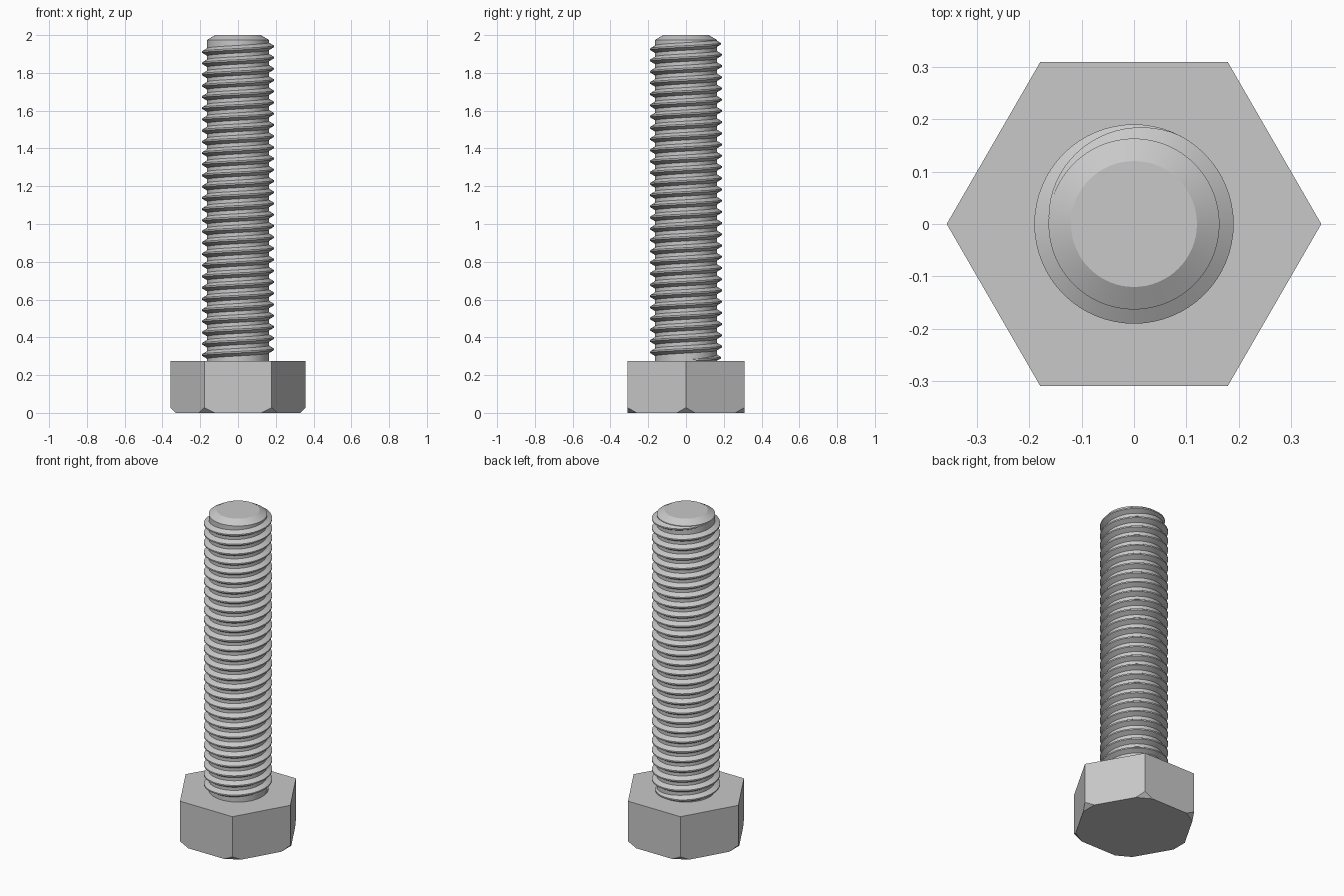
import bpy, bmesh
from math import cos, sin, tau, radians
from mathutils import Vector

if "Cube" in bpy.data.objects:
    bpy.data.objects.remove(bpy.data.objects["Cube"])

STEEL = (0.58, 0.58, 0.58, 1)
steel = bpy.data.materials.new("grey_steel")
steel.use_nodes = True
steel.diffuse_color = STEEL
steel.node_tree.nodes["Principled BSDF"].inputs["Base Color"].default_value = STEEL

HEAD_TOP, HEAD_R = 0.275, 0.357
CORE_R, CREST_R = 0.163, 0.19
PITCH, TURNS, SEG = 0.0594, 28.5, 64
THREAD_START = 0.277
FADE = 0.32  # turns over which the thread runs out


def finish(bm, name, smooth=True):
    bmesh.ops.recalc_face_normals(bm, faces=bm.faces)
    mesh = bpy.data.meshes.new(name)
    bm.to_mesh(mesh)
    bm.free()
    mesh.materials.append(steel)
    obj = bpy.data.objects.new(name, mesh)
    bpy.context.collection.objects.link(obj)
    if smooth:
        bpy.ops.object.select_all(action='DESELECT')
        obj.select_set(True)
        bpy.context.view_layer.objects.active = obj
        bpy.ops.object.shade_smooth_by_angle(angle=radians(20))
    return obj


def skin(bm, rings, closed):
    """Bridge successive rings of vertices with quads."""
    for a, b in zip(rings, rings[1:]):
        n = len(a)
        for i in range(n if closed else n - 1):
            j = (i + 1) % n
            bm.faces.new((a[i], a[j], b[j], b[i]))
    bm.faces.new(rings[0])
    bm.faces.new(rings[-1])


# Hexagonal head, with the lower corners cut off
bm = bmesh.new()
hexes = [[bm.verts.new((HEAD_R * cos(k * tau / 6), HEAD_R * sin(k * tau / 6), z))
          for k in range(6)] for z in (0, HEAD_TOP)]
skin(bm, hexes, True)
for k in range(6):
    out = Vector((cos(k * tau / 6), sin(k * tau / 6), 0))
    cut = bmesh.ops.bisect_plane(
        bm, geom=bm.verts[:] + bm.edges[:] + bm.faces[:],
        plane_co=out * (HEAD_R - 0.028), plane_no=out - Vector((0, 0, 1)),
        clear_outer=True)
    edges = [e for e in cut["geom_cut"] if isinstance(e, bmesh.types.BMEdge)]
    bmesh.ops.holes_fill(bm, edges=edges, sides=0)
finish(bm, "hex_head", smooth=False)

# Shank core with a chamfered tip
bm = bmesh.new()
profile = [(CORE_R, HEAD_TOP - 0.05), (CORE_R, 1.975), (0.12, 2.0)]
skin(bm, [[bm.verts.new((r * cos(i * tau / SEG), r * sin(i * tau / SEG), z))
           for i in range(SEG)] for r, z in profile], True)
finish(bm, "shank_core")

# Helical thread, running out into the core at both ends
bm = bmesh.new()
sections = []
steps = int(TURNS * SEG)
for i in range(steps + 1):
    t = i / SEG
    grow = min(1, t / FADE, (TURNS - t) / FADE)
    crest = CORE_R - 0.001 + (CREST_R - CORE_R + 0.001) * grow
    base_half = 0.004 + 0.0185 * grow
    z = THREAD_START + PITCH * t
    points = [(CORE_R - 0.004, -base_half), (crest, -0.004),
              (crest, 0.004), (CORE_R - 0.004, base_half)]
    sections.append([bm.verts.new((r * cos(t * tau), r * sin(t * tau), z + dz))
                     for r, dz in points])
skin(bm, sections, True)
finish(bm, "helical_thread")
